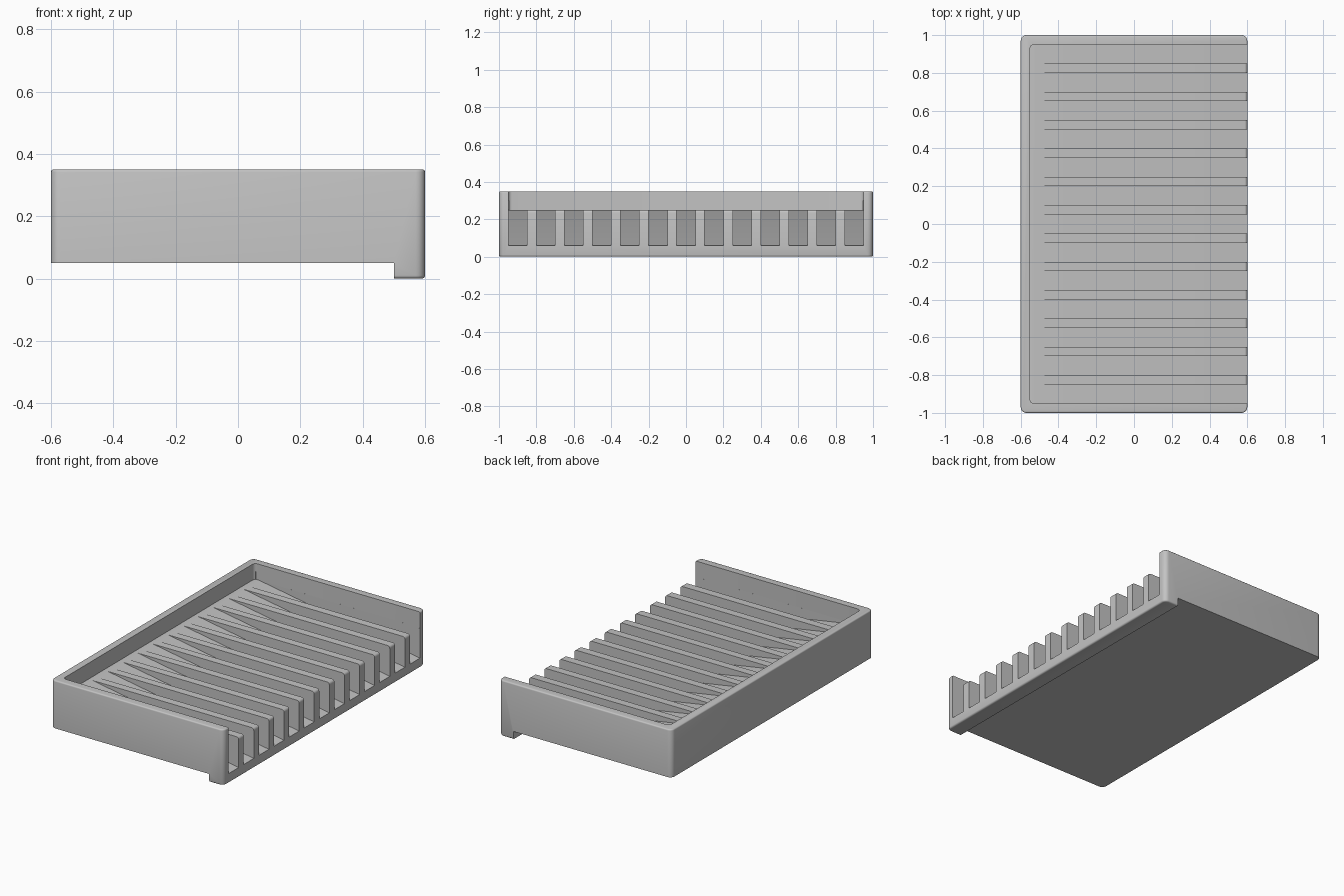
import bpy, bmesh, math
from mathutils import Vector

if "Cube" in bpy.data.objects:
    bpy.data.objects.remove(bpy.data.objects["Cube"], do_unlink=True)

grey = bpy.data.materials.new("light_grey")
grey.use_nodes = True
COLOR = (0.55, 0.55, 0.55, 1)
grey.diffuse_color = COLOR
grey.node_tree.nodes["Principled BSDF"].inputs["Base Color"].default_value = COLOR


def add_prism(bm, profile, y0, y1):
    """Extrude an x-z profile along y."""
    face = bm.faces.new([bm.verts.new((x, y0, z)) for x, z in profile])
    new = bmesh.ops.extrude_face_region(bm, geom=[face])["geom"]
    verts = [v for v in new if isinstance(v, bmesh.types.BMVert)]
    bmesh.ops.translate(bm, verts=verts, vec=(0, y1 - y0, 0))


def round_edges(bm, test, radius, segments):
    """Round every edge whose two end points pass the test."""
    edges = [e for e in bm.edges if test(*(v.co for v in e.verts))]
    bmesh.ops.bevel(bm, geom=edges, offset=radius, segments=segments,
                    profile=0.5, affect='EDGES')


def finish(bm, name):
    bmesh.ops.recalc_face_normals(bm, faces=bm.faces)
    mesh = bpy.data.meshes.new(name)
    bm.to_mesh(mesh)
    bm.free()
    mesh.materials.append(grey)
    obj = bpy.data.objects.new(name, mesh)
    bpy.context.collection.objects.link(obj)
    return obj


def upright(a, b):
    return abs(a.x - b.x) < 1e-4 and abs(a.y - b.y) < 1e-4


def at_height(a, b, z):
    return abs(a.z - z) < 1e-4 and abs(b.z - z) < 1e-4


# Tray body with a drip lip hanging below the open side
bm = bmesh.new()
add_prism(bm, [(-0.6, 0.05), (0.5, 0.05), (0.5, 0), (0.6, 0),
               (0.6, 0.35), (-0.6, 0.35)], -1, 1)
round_edges(bm, lambda a, b: upright(a, b) and abs(abs(a.x) - 0.6) < 1e-4, 0.03, 5)
round_edges(bm, lambda a, b: at_height(a, b, 0.35), 0.008, 3)
round_edges(bm, lambda a, b: at_height(a, b, 0) and (a.x + b.x) / 2 > 0.501, 0.01, 3)
tray = finish(bm, "soap_tray")

# Cavity cutter: flat rib-top level that rolls over the open edge
R = 0.015
arc = [(0.6 - R + R * math.sin(t), 0.25 - R + R * math.cos(t))
       for t in (i * math.pi / 8 for i in range(5))]
bm = bmesh.new()
add_prism(bm, [(-0.55, 0.25)] + arc + [(0.7, 0.25 - R), (0.7, 0.5), (-0.55, 0.5)],
          -0.95, 0.95)
round_edges(bm, lambda a, b: upright(a, b) and a.x < -0.5, 0.02, 4)
cavity = finish(bm, "cavity_cutter")

# Drain groove cutters: floors slope down to the open side
START, SLOPE = -0.52, 0.19 / 1.12


def floor_z(x):
    return 0.25 - (x - START) * SLOPE


bm = bmesh.new()
for i in range(-6, 7):
    y = i * 0.15
    add_prism(bm, [(-0.54, floor_z(-0.54)), (0.7, floor_z(0.7)),
                   (0.7, 0.3), (-0.54, 0.3)], y - 0.0499, y + 0.0499)
grooves = finish(bm, "groove_cutter")

# Carve the tray
bpy.context.view_layer.objects.active = tray
tray.select_set(True)
for cutter in (cavity, grooves):
    cutter.hide_render = True
    mod = tray.modifiers.new(cutter.name, 'BOOLEAN')
    mod.operation = 'DIFFERENCE'
    mod.solver = 'EXACT'
    mod.object = cutter
    bpy.ops.object.modifier_apply(modifier=mod.name)
for cutter in (cavity, grooves):
    bpy.data.objects.remove(cutter, do_unlink=True)

bpy.ops.object.shade_smooth_by_angle(angle=math.radians(35))
